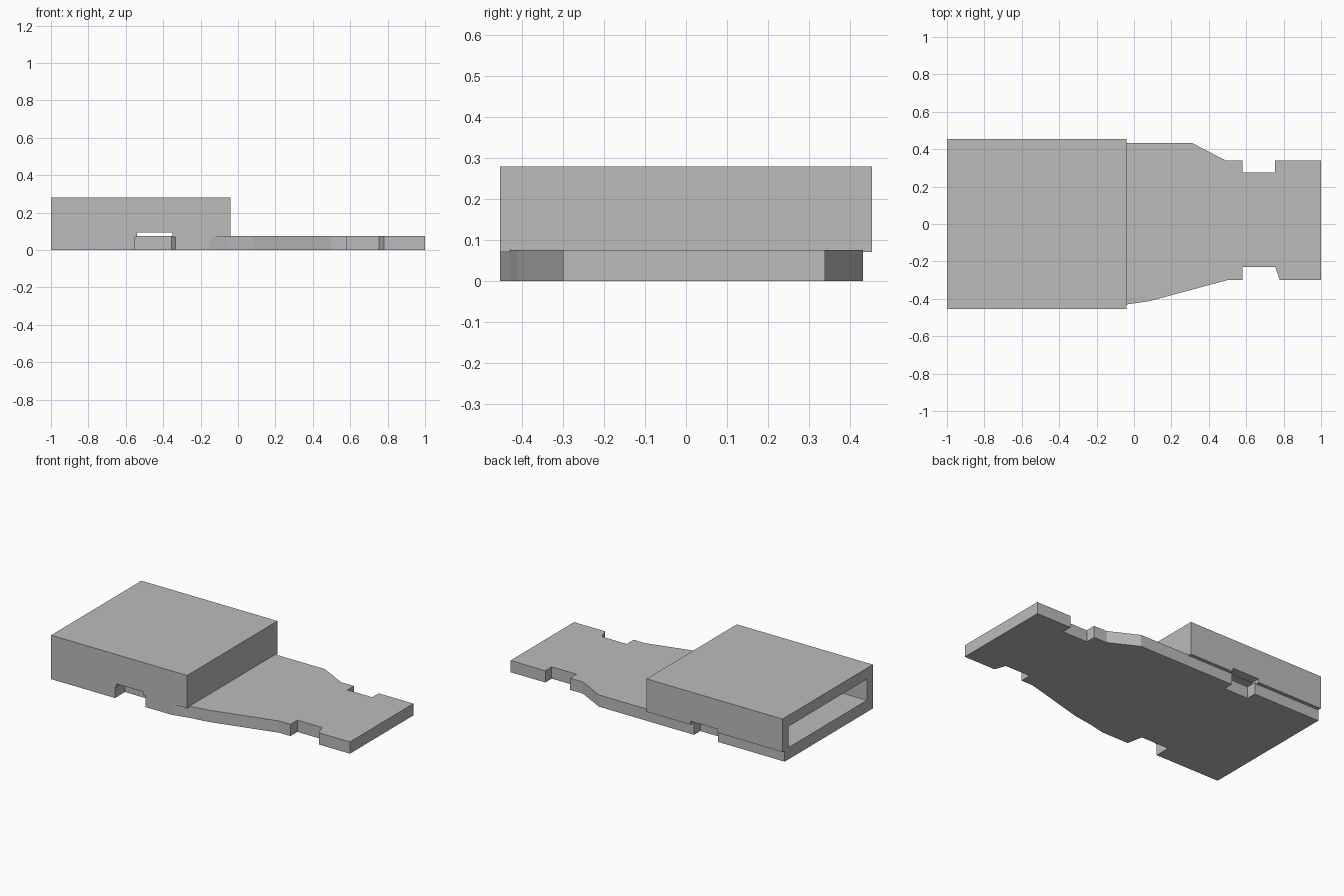
import bpy
import bmesh

if "Cube" in bpy.data.objects:
    bpy.data.objects.remove(bpy.data.objects["Cube"])

# Single flat grey
GREY = (0.5, 0.5, 0.5, 1)
grey = bpy.data.materials.new("plain_grey")
grey.use_nodes = True
grey.diffuse_color = GREY
grey.node_tree.nodes["Principled BSDF"].inputs["Base Color"].default_value = GREY


def extrude_outline(name, outline, z0, z1):
    """Solid made by raising a flat xy outline from z0 to z1."""
    bm = bmesh.new()
    face = bm.faces.new([bm.verts.new((x, y, z0)) for x, y in outline])
    new = bmesh.ops.extrude_face_region(bm, geom=[face])["geom"]
    top = [v for v in new if isinstance(v, bmesh.types.BMVert)]
    bmesh.ops.translate(bm, verts=top, vec=(0, 0, z1 - z0))
    bmesh.ops.recalc_face_normals(bm, faces=bm.faces)
    mesh = bpy.data.meshes.new(name)
    bm.to_mesh(mesh)
    bm.free()
    obj = bpy.data.objects.new(name, mesh)
    bpy.context.collection.objects.link(obj)
    mesh.materials.append(grey)
    return obj


def block(name, x0, x1, y0, y1, z0, z1):
    return extrude_outline(name, [(x0, y0), (x1, y0), (x1, y1), (x0, y1)], z0, z1)


def cut(obj, cutter):
    """Subtract the cutter for good, then discard it."""
    cutter.hide_render = True
    mod = obj.modifiers.new("cut", "BOOLEAN")
    mod.operation = "DIFFERENCE"
    mod.solver = "EXACT"
    mod.object = cutter
    bpy.context.view_layer.objects.active = obj
    bpy.ops.object.modifier_apply(modifier=mod.name)
    bpy.data.objects.remove(cutter)


# Base plate: front edge left to right, then back edge right to left
front_edge = [(-1, -0.455), (-0.55, -0.455), (-0.55, -0.355), (-0.355, -0.355),
              (-0.335, -0.455), (-0.15, -0.455), (-0.04, -0.43), (0.08, -0.413),
              (0.5, -0.3), (0.58, -0.3), (0.58, -0.23), (0.755, -0.23),
              (0.78, -0.3), (1, -0.3)]
back_edge = [(1, 0.34), (0.755, 0.34), (0.755, 0.275), (0.58, 0.275), (0.58, 0.34),
             (0.49, 0.34), (0.31, 0.433), (-0.36, 0.433), (-0.36, 0.37),
             (-0.53, 0.37), (-0.53, 0.433), (-1, 0.433)]
extrude_outline("base_plate", front_edge + back_edge, 0, 0.075)

# Cover box: hollow, open at one end and underneath
cover = block("cover_box", -1, -0.04, -0.455, 0.455, 0.07, 0.28)
cut(cover, block("cavity", -1.1, -0.1, -0.395, 0.395, 0, 0.21))

# Shallow slots in the lower edge of both side walls
for side in (-1, 1):
    y0, y1 = sorted((side * 0.37, side * 0.5))
    cut(cover, block("slot", -0.54, -0.35, y0, y1, 0, 0.093))
